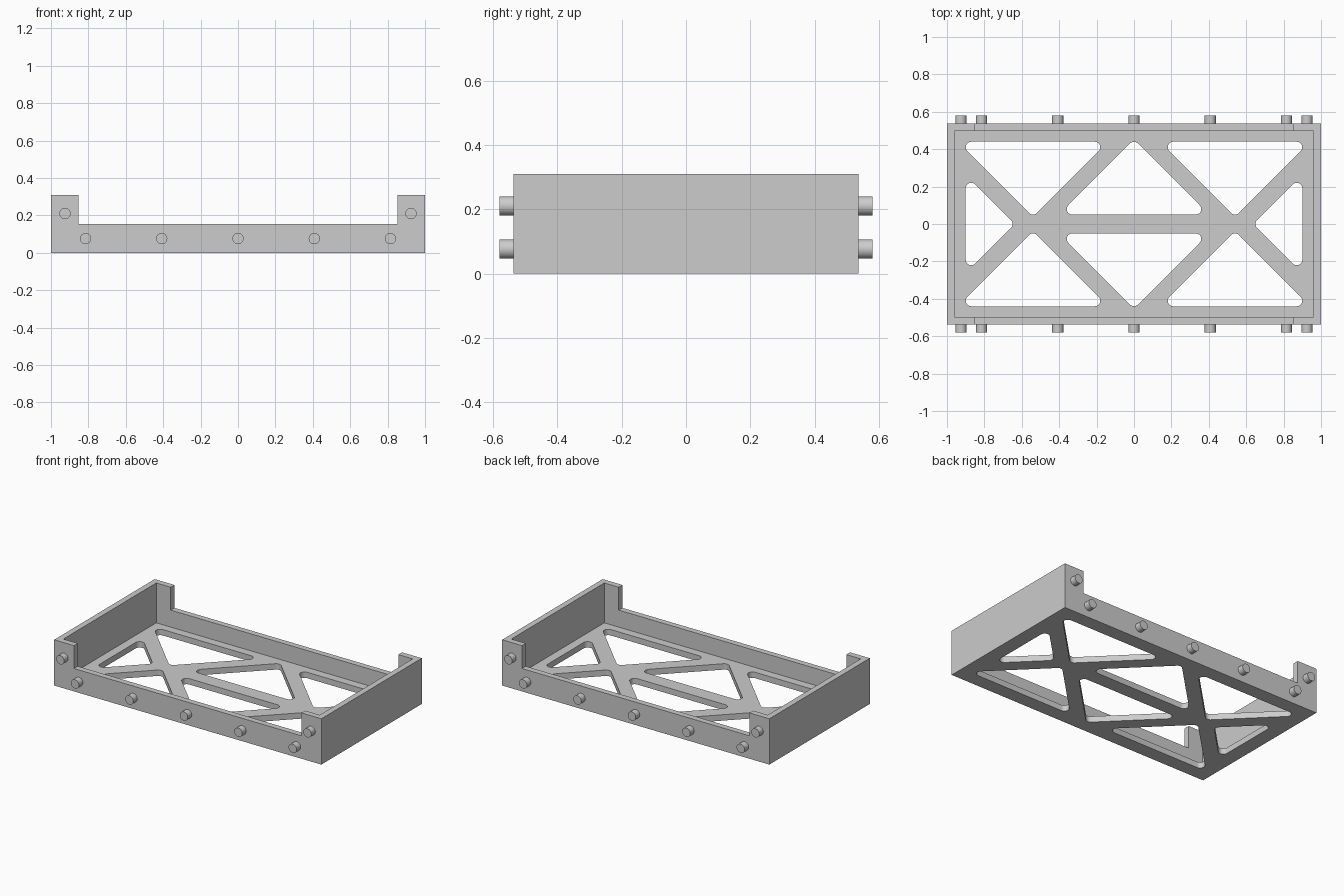
import bpy, bmesh, math
from mathutils import Vector

cube = bpy.data.objects.get("Cube")
if cube:
    bpy.data.objects.remove(cube, do_unlink=True)

grey = bpy.data.materials.new("plain grey")
grey.use_nodes = True
COLOUR = (0.604, 0.604, 0.604, 1)
grey.diffuse_color = COLOUR
grey.node_tree.nodes["Principled BSDF"].inputs["Base Color"].default_value = COLOUR

WALL, RADIUS = 0.04, 0.03
HX, HY, HEIGHT, LOW = 1.0, 0.537, 0.31, 0.155


def prism(name, outline, z0, z1):
    """Closed solid from a flat outline, between z0 and z1."""
    bm = bmesh.new()
    low = [bm.verts.new((x, y, z0)) for x, y in outline]
    high = [bm.verts.new((x, y, z1)) for x, y in outline]
    bm.faces.new(low)
    bm.faces.new(high)
    for i in range(len(low)):
        bm.faces.new((low[i - 1], low[i], high[i], high[i - 1]))
    bmesh.ops.recalc_face_normals(bm, faces=bm.faces)
    mesh = bpy.data.meshes.new(name)
    bm.to_mesh(mesh)
    bm.free()
    mesh.materials.append(grey)
    obj = bpy.data.objects.new(name, mesh)
    bpy.context.collection.objects.link(obj)
    return obj


def rectangle(hx, hy):
    return [(-hx, -hy), (hx, -hy), (hx, hy), (-hx, hy)]


def rounded(corners, steps=8):
    """Round every corner of a convex outline with one fillet radius."""
    pts = [Vector(c) for c in corners]
    out = []
    for i, p in enumerate(pts):
        a = (pts[i - 1] - p).normalized()
        b = (pts[(i + 1) % len(pts)] - p).normalized()
        half = a.angle(b) / 2
        centre = p + (a + b).normalized() * RADIUS / math.sin(half)
        start = (p + a * RADIUS / math.tan(half) - centre).normalized()
        end = (p + b * RADIUS / math.tan(half) - centre).normalized()
        for k in range(steps + 1):
            out.append(centre + start.slerp(end, k / steps).normalized() * RADIUS)
    return out


def smooth(obj):
    bpy.ops.object.select_all(action='DESELECT')
    obj.select_set(True)
    bpy.context.view_layer.objects.active = obj
    bpy.ops.object.shade_smooth_by_angle(angle=math.radians(30))


# Tray block, with cutters for the cavity and the lowered long walls
tray = prism("tray_frame", rectangle(HX, HY), 0, HEIGHT)
cutters = [prism("cavity_cutter", rectangle(HX - WALL, HY - WALL), WALL, 1),
           prism("low_wall_cutter", rectangle(0.852, 1), LOW, 1)]

# Rounded triangular floor openings, mirrored into the truss pattern
openings = []
for s in (-1, 1):
    openings.append([(s * 0.9, -0.263), (s * 0.9, 0.263), (s * 0.637, 0)])
    openings.append([(-0.402, s * 0.05), (0.402, s * 0.05), (0, s * 0.452)])
    for t in (-1, 1):
        openings.append([(t * 0.942, s * 0.44), (t * 0.138, s * 0.44), (t * 0.54, s * 0.038)])
for tri in openings:
    cutters.append(prism("opening_cutter", rounded(tri), -0.1, 0.1))

for cutter in cutters:
    cutter.hide_render = True
    mod = tray.modifiers.new("cut", 'BOOLEAN')
    mod.operation = 'DIFFERENCE'
    mod.solver = 'EXACT'
    mod.object = cutter
bpy.context.view_layer.update()
graph = bpy.context.evaluated_depsgraph_get()
cut_mesh = bpy.data.meshes.new_from_object(tray.evaluated_get(graph))
tray.modifiers.clear()
tray.data = cut_mesh
for cutter in cutters:
    bpy.data.objects.remove(cutter, do_unlink=True)
smooth(tray)

# Round pegs along the front and back walls
pegs = [(x, 0.076) for x in (-0.815, -0.408, 0, 0.408, 0.815)]
pegs += [(-0.925, 0.21), (0.925, 0.21)]
for side, label in ((-1, "front"), (1, "back")):
    for x, z in pegs:
        bpy.ops.mesh.primitive_cylinder_add(
            vertices=32, radius=0.03, depth=0.05,
            location=(x, side * 0.555, z), rotation=(math.pi / 2, 0, 0))
        peg = bpy.context.object
        peg.name = label + "_peg"
        peg.data.materials.append(grey)
        smooth(peg)
